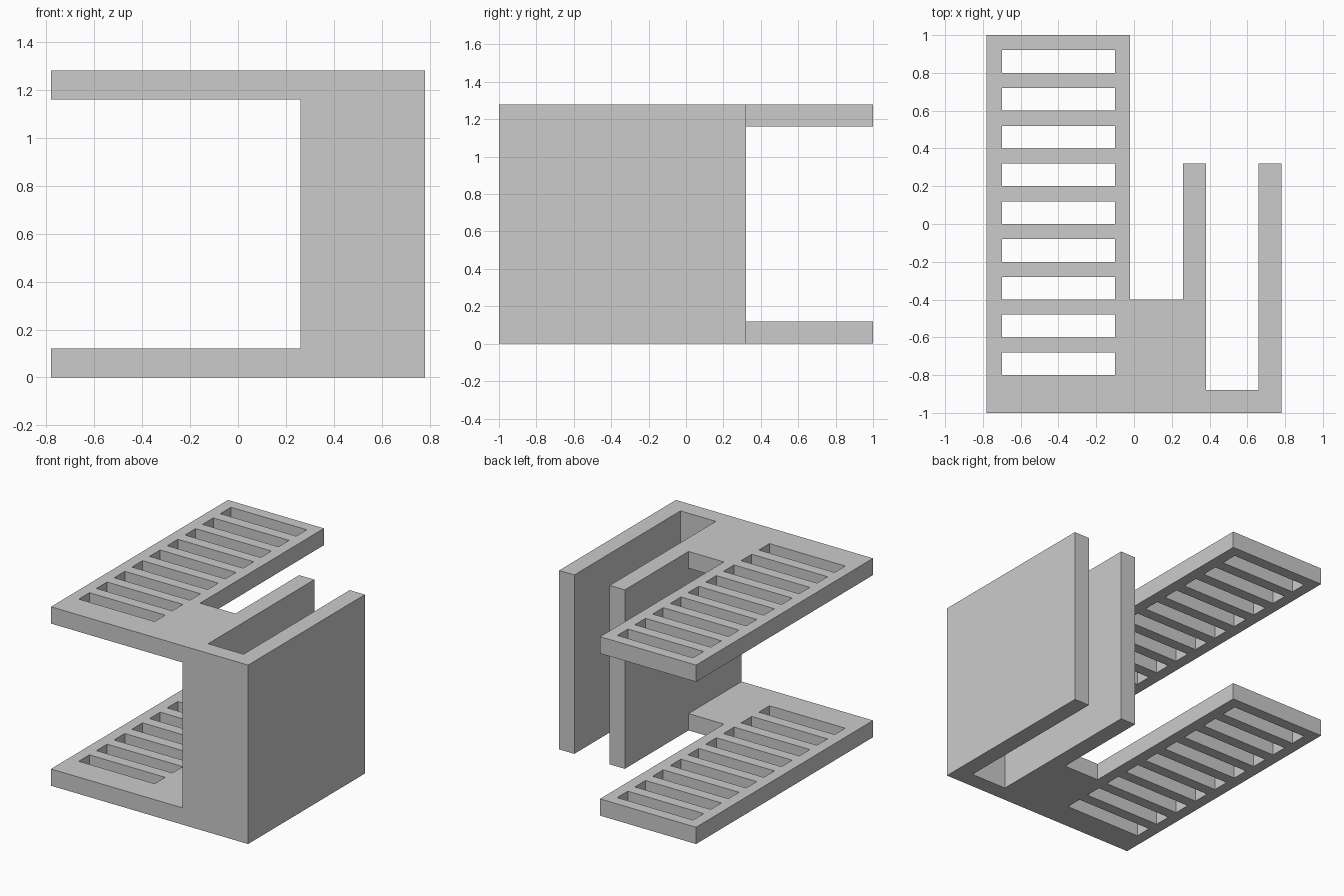
import bpy, bmesh

if "Cube" in bpy.data.objects:
    bpy.data.objects.remove(bpy.data.objects["Cube"])

grey = bpy.data.materials.new("plain grey")
grey.diffuse_color = (0.6, 0.6, 0.6, 1)
grey.use_nodes = True
grey.node_tree.nodes["Principled BSDF"].inputs["Base Color"].default_value = grey.diffuse_color

HEIGHT, THICK = 1.28, 0.12
SLOTS = [(-0.8 + 0.2 * i, -0.68 + 0.2 * i) for i in range(9)]


def in_channel(x, y):
    """Upright U-shaped channel: two side walls and a front wall."""
    if not 0.26 < x < 0.78 or y > 0.32:
        return False
    return x < 0.38 or x > 0.66 or y < -0.88


def in_shelf(x, y):
    """Slotted shelf with a bridge to the channel."""
    if -0.02 < x < 0.26:
        return y < -0.4
    slotted = -0.70 < x < -0.10 and any(a < y < b for a, b in SLOTS)
    return x < -0.02 and not slotted


def solid(x, y, z):
    level = z < THICK or z > HEIGHT - THICK
    return in_channel(x, y) or (level and in_shelf(x, y))


# Section lines along each axis
xs = [-0.78, -0.70, -0.10, -0.02, 0.26, 0.38, 0.66, 0.78]
ys = sorted({round(v, 3) for s in SLOTS for v in s} | {-1, -0.88, -0.4, 0.32, 1})
zs = [0, THICK, HEIGHT - THICK, HEIGHT]
lines = (xs, ys, zs)


def filled(cell):
    if any(c < 0 or c >= len(l) - 1 for c, l in zip(cell, lines)):
        return False
    return solid(*[(l[c] + l[c + 1]) / 2 for c, l in zip(cell, lines)])


# One joined bracket: only the outer skin of the filled sections is made
bm = bmesh.new()
corners = {}


def corner(key):
    if key not in corners:
        corners[key] = bm.verts.new([l[k] for k, l in zip(key, lines)])
    return corners[key]


for i in range(len(xs) - 1):
    for j in range(len(ys) - 1):
        for k in range(len(zs) - 1):
            cell = (i, j, k)
            if not filled(cell):
                continue
            for axis in range(3):
                u, v = (axis + 1) % 3, (axis + 2) % 3
                for side in (0, 1):
                    near = list(cell)
                    near[axis] += 2 * side - 1
                    if filled(near):
                        continue
                    loop = []
                    for du, dv in ((0, 0), (1, 0), (1, 1), (0, 1)):
                        key = list(cell)
                        key[axis] += side
                        key[u] += du
                        key[v] += dv
                        loop.append(corner(tuple(key)))
                    bm.faces.new(loop if side else loop[::-1])

# Merge flat areas into large clean faces
bmesh.ops.dissolve_limit(bm, angle_limit=0.01, verts=bm.verts[:], edges=bm.edges[:])
mesh = bpy.data.meshes.new("slotted_bracket")
bm.to_mesh(mesh)
bm.free()
mesh.materials.append(grey)
bracket = bpy.data.objects.new("slotted_bracket", mesh)
bpy.context.collection.objects.link(bracket)
